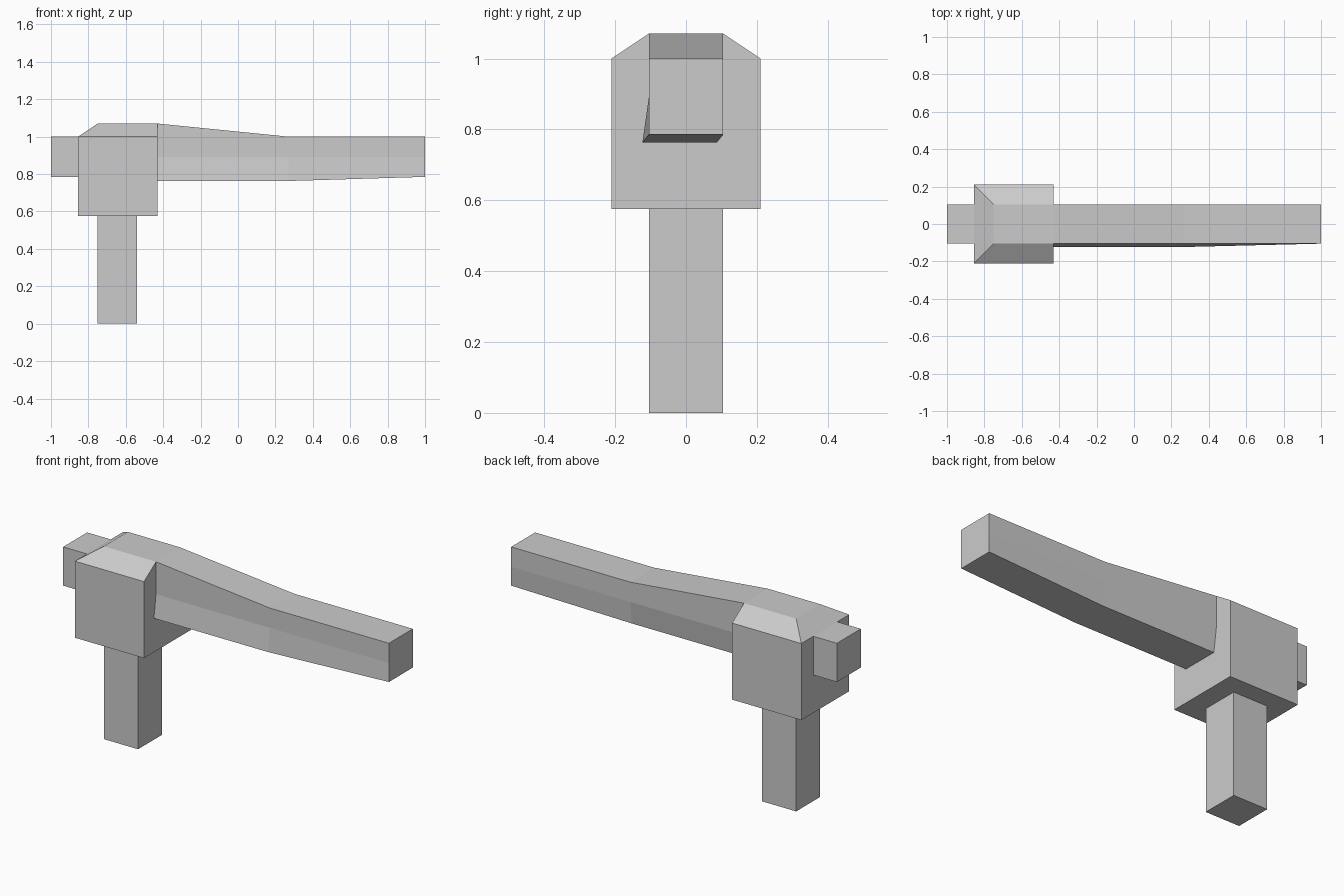
import bpy, bmesh

if "Cube" in bpy.data.objects:
    bpy.data.objects.remove(bpy.data.objects["Cube"])

grey = bpy.data.materials.new("plain_grey")
grey.diffuse_color = (0.6, 0.6, 0.6, 1)
grey.use_nodes = True
grey.node_tree.nodes["Principled BSDF"].inputs["Base Color"].default_value = grey.diffuse_color


def loft(name, rings, cap_start=True, cap_end=True):
    """Skin a series of matching closed rings into a flat-shaded part."""
    bm = bmesh.new()
    loops = [[bm.verts.new(p) for p in ring] for ring in rings]
    n = len(loops[0])
    for a, b in zip(loops, loops[1:]):
        for i in range(n):
            j = (i + 1) % n
            bm.faces.new((a[i], a[j], b[j], b[i]))
    if cap_start:
        bm.faces.new(loops[0][::-1])
    if cap_end:
        bm.faces.new(loops[-1])
    bmesh.ops.recalc_face_normals(bm, faces=bm.faces)
    mesh = bpy.data.meshes.new(name)
    bm.to_mesh(mesh)
    bm.free()
    mesh.materials.append(grey)
    obj = bpy.data.objects.new(name, mesh)
    bpy.context.collection.objects.link(obj)
    return obj


W = 0.105            # half width of the slim parts
L, M, R = -0.855, -0.75, -0.43   # block left, bevel start, block right


def plan(z):
    """Block outline seen from above, with points where the bevel starts."""
    return [(L, -2 * W, z), (M, -2 * W, z), (R, -2 * W, z), (R, -W, z),
            (R, W, z), (R, 2 * W, z), (M, 2 * W, z), (L, 2 * W, z),
            (L, W, z), (L, -W, z)]


# Head block with bevelled top (corner points collapse onto the top plate)
top = [(max(x, M), max(-W, min(W, y)), 1.07) for x, y, z in plan(0)]
block = loft("head_block", [plan(0.575), plan(1.0), top], cap_end=False)
bm = bmesh.new()
bm.from_mesh(block.data)
bmesh.ops.remove_doubles(bm, verts=bm.verts, dist=0.0005)
bmesh.ops.holes_fill(bm, edges=[e for e in bm.edges if e.is_boundary])
bmesh.ops.recalc_face_normals(bm, faces=bm.faces)
bm.to_mesh(block.data)
bm.free()

# Grip post below the block
loft("grip_post", [[(M, -W, z), (-0.54, -W, z), (-0.54, W, z), (M, W, z)]
                   for z in (0, 0.575)], cap_end=False)

# Stub behind the block
loft("rear_stub", [[(x, -W, 0.785), (x, W, 0.785), (x, W, 1.0), (x, -W, 1.0)]
                   for x in (-1, L)], cap_end=False)


# Long arm: bottom edge leans slightly to the front, straightening at the tip
def section(x, top_z, low_z, lean):
    return [(x, -W - lean, low_z), (x, W - lean, low_z), (x, W, 0.89),
            (x, W, top_z), (x, -W, top_z), (x, -W, 0.89)]


loft("long_arm", [section(R, 1.07, 0.763, 0.018),
                  section(0.27, 1.0, 0.763, 0.018),
                  section(1.0, 1.0, 0.785, 0.0)], cap_start=False)
